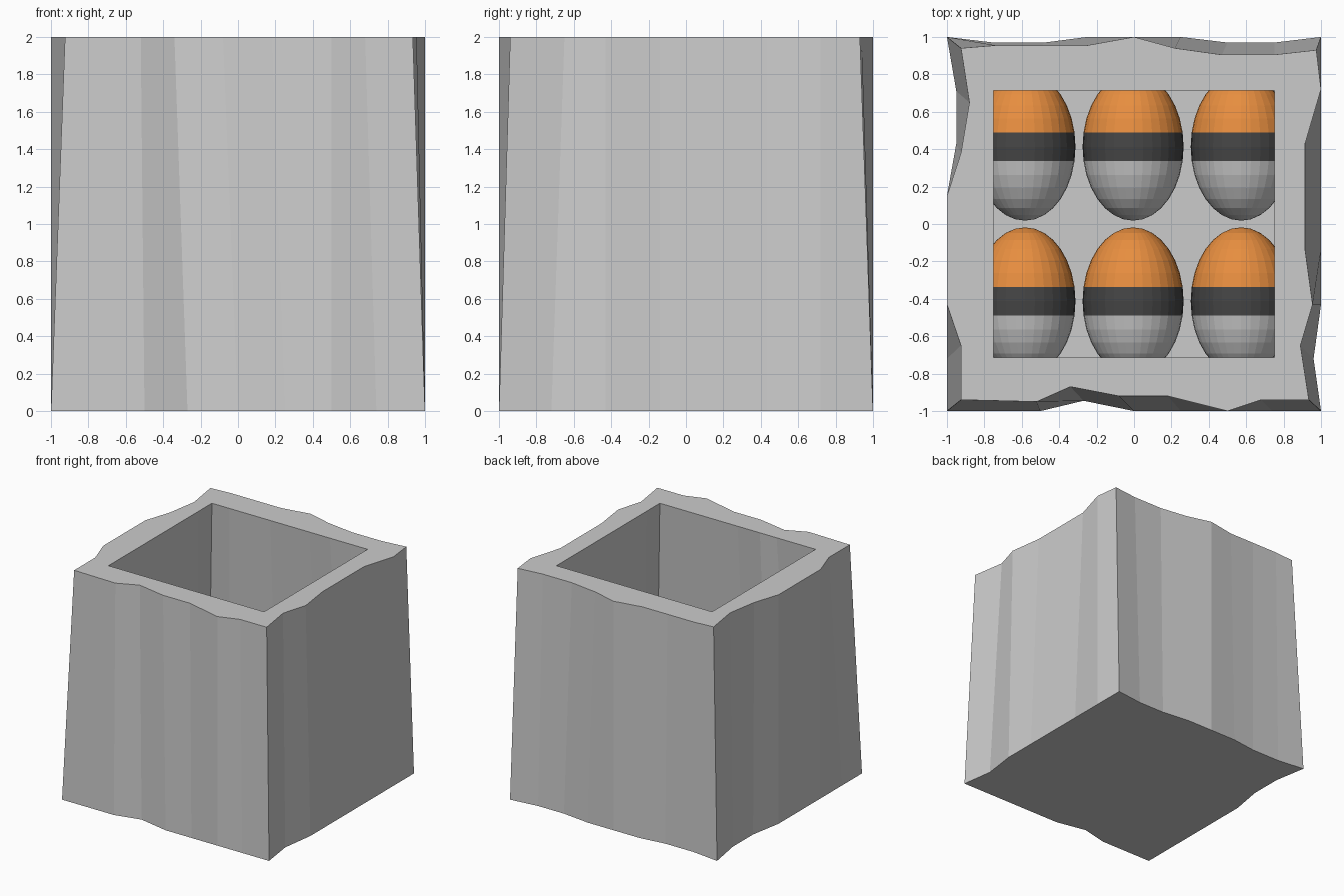
import bpy, bmesh, math
from mathutils import Matrix

if "Cube" in bpy.data.objects:
    bpy.data.objects.remove(bpy.data.objects["Cube"])

# Wall outline per side, clockwise from above: (top x, top y, bottom x, bottom y)
BACK = [(-.925, .94, -1, 1), (-.74, .955, -.75, .97), (-.49, .955, -.48, .97),
        (-.25, .955, -.25, 1), (0, 1, 0, 1), (.22, .94, .25, 1),
        (.47, .905, .5, .97), (.75, .905, .75, .97)]
RIGHT = [(.975, .93, 1, 1), (1, .72, 1, .72), (.915, .43, 1, .43),
         (.915, -.14, 1, -.14), (.955, -.43, 1, -.43), (.89, -.65, .96, -.72)]
FRONT = [(.935, -.94, 1, -1), (.68, -.94, .74, -1), (.5, -1, .5, -1),
         (.18, -.92, .25, -1), (-.08, -.92, 0, -1), (-.34, -.87, -.27, -.945),
         (-.52, -.95, -.5, -1)]
LEFT = [(-.925, -.94, -1, -1), (-.925, -.65, -1, -.72), (-1, -.43, -1, -.43),
        (-1, .15, -1, .15), (-.925, .38, -.95, .43), (-.88, .65, -.95, .71)]
FLOOR = 0.15


def material(name, color):
    m = bpy.data.materials.new(name)
    m.diffuse_color = (*color, 1)
    m.use_nodes = True
    m.node_tree.nodes["Principled BSDF"].inputs["Base Color"].default_value = m.diffuse_color
    return m


def finish(bm, name):
    bmesh.ops.recalc_face_normals(bm, faces=bm.faces)
    mesh = bpy.data.meshes.new(name)
    bm.to_mesh(mesh)
    bm.free()
    obj = bpy.data.objects.new(name, mesh)
    bpy.context.collection.objects.link(obj)
    return obj


# Rough tapered box with a straight-edged opening and a flared cavity
def build_box():
    bm = bmesh.new()
    loops = [[], [], [], []]
    for tx, ty, bx, by in BACK + RIGHT + FRONT + LEFT:
        m = max(abs(bx), abs(by))
        for loop, co in zip(loops, [(bx, by, 0), (tx, ty, 2),
                                    (bx / m * .752, by / m * .714, 2),
                                    (bx * .86, by * .83, FLOOR)]):
            loop.append(bm.verts.new(co))
    n = len(loops[0])
    for a, b in zip(loops, loops[1:]):
        for i in range(n):
            j = (i + 1) % n
            bm.faces.new((a[i], a[j], b[j], b[i]))
    bm.faces.new(loops[0])
    bm.faces.new(loops[3])
    finish(bm, "rough_box")


# Banded egg lying along y: coloured end, dark belt, plain grey end
def build_egg(name, x, y, mats):
    bm = bmesh.new()
    bmesh.ops.create_uvsphere(bm, u_segments=32, v_segments=16, radius=1)
    bm.transform(Matrix.Diagonal((.27, .395, .27, 1)) @ Matrix.Rotation(-math.pi / 2, 4, 'X'))
    for f in bm.faces:
        cy = f.calc_center_median().y
        f.material_index = 1 if abs(cy) < .078 else (2 if cy > 0 else 0)
    egg = finish(bm, name)
    for m in mats:
        egg.data.materials.append(m)
    egg.location = (x, y, FLOOR + .27)


build_box()
mats = [material("grey", (.8, .8, .8)), material("dark", (.06, .06, .06)),
        material("orange", (.8, .27, .05))]
for r, y in enumerate((-.413, .413)):
    for c, x in enumerate((-.583, -.005, .573)):
        build_egg(f"egg_{r + 1}_{c + 1}", x, y, mats)
